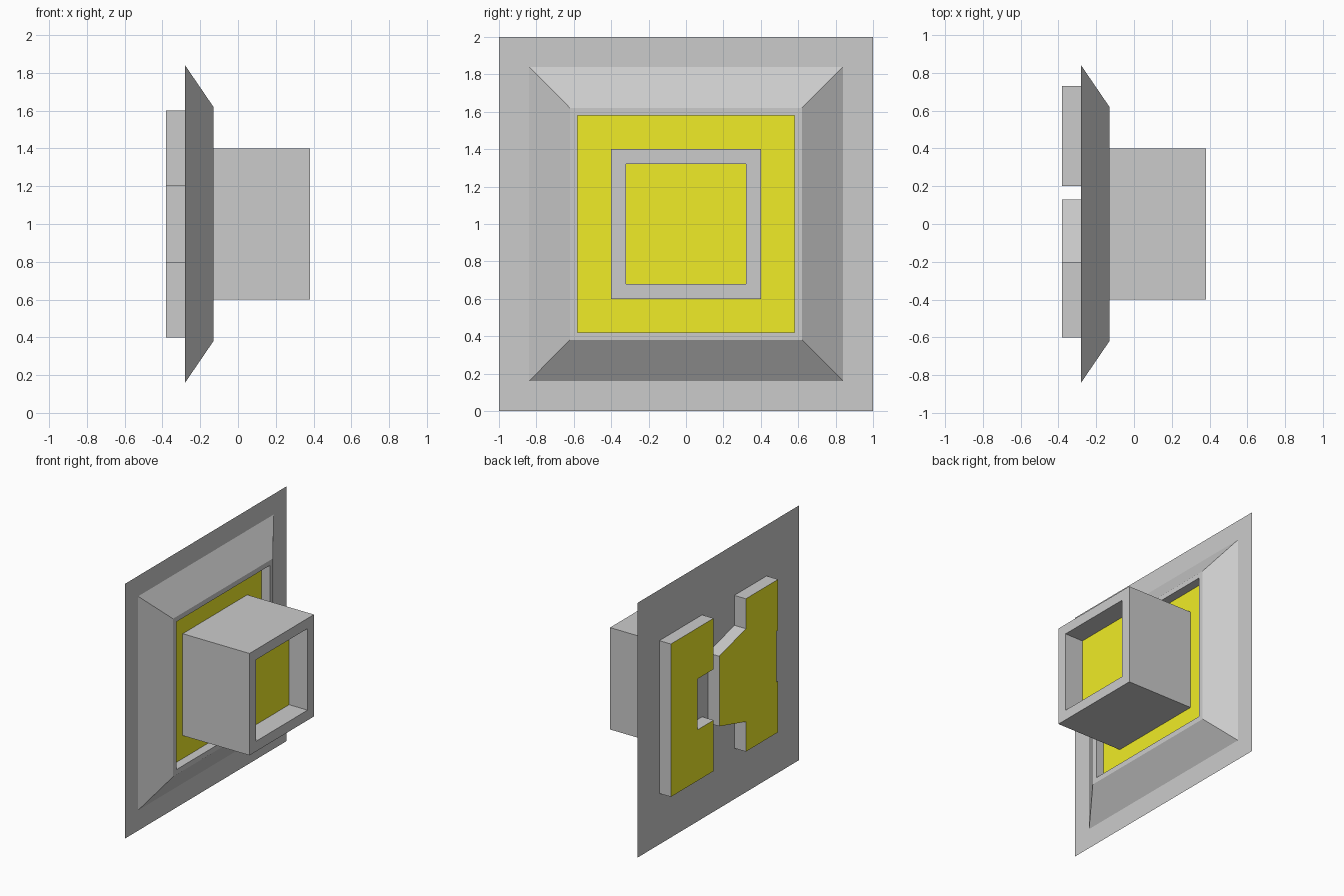
import bpy
import bmesh

if "Cube" in bpy.data.objects:
    bpy.data.objects.remove(bpy.data.objects["Cube"])

yellow = bpy.data.materials.new("yellow")
yellow.diffuse_color = (0.87, 0.84, 0.02, 1)
yellow.use_nodes = True
yellow.node_tree.nodes["Principled BSDF"].inputs["Base Color"].default_value = yellow.diffuse_color
grey = bpy.data.materials.new("grey")
grey.diffuse_color = (0.8, 0.8, 0.8, 1)
grey.use_nodes = True
grey.node_tree.nodes["Principled BSDF"].inputs["Base Color"].default_value = grey.diffuse_color
MID = 1.0  # height of the centre


def finish(bm, name):
    me = bpy.data.meshes.new(name)
    bm.to_mesh(me)
    bm.free()
    me.materials.append(grey)
    me.materials.append(yellow)
    ob = bpy.data.objects.new(name, me)
    bpy.context.collection.objects.link(ob)
    return ob


def bridge(bm, a, b):
    n = len(a)
    for i in range(n):
        j = (i + 1) % n
        bm.faces.new((a[i], a[j], b[j], b[i]))


def square_steps(name, steps):
    """Square rings (x, half size) joined in order, last ring gets a yellow panel."""
    bm = bmesh.new()
    corners = ((-1, -1), (1, -1), (1, 1), (-1, 1))
    rings = [[bm.verts.new((x, h * y, MID + h * z)) for y, z in corners]
             for x, h in steps]
    for a, b in zip(rings, rings[1:]):
        bridge(bm, a, b)
    bm.faces.new(rings[-1]).material_index = 1
    return finish(bm, name)


def back_block(name, outline):
    """Block on the back of the plate; outline in (y, height from centre)."""
    bm = bmesh.new()
    back = [bm.verts.new((-0.38, y, MID + z)) for y, z in outline]
    front = [bm.verts.new((-0.28, y, MID + z)) for y, z in outline]
    bridge(bm, back, front)
    bm.faces.new(back[::-1]).material_index = 1
    return finish(bm, name)


def mirrored(half):
    """Complete an upper half outline with its reflection below the centre."""
    return half + [(y, -z) for y, z in reversed(half)]


# flat square plate
bm = bmesh.new()
bm.faces.new([bm.verts.new((-0.28, y, z))
              for y, z in ((-1, 0), (1, 0), (1, 2), (-1, 2))])
finish(bm, "wall_plate")

# sloped frame with recessed panel
square_steps("sloped_frame",
             [(-0.28, 0.84), (-0.13, 0.62), (-0.13, 0.58), (-0.20, 0.58)])

# projecting square tube with recessed panel
square_steps("square_tube",
             [(-0.20, 0.40), (0.38, 0.40), (0.38, 0.32), (0.22, 0.32)])

# notched receiver block and toothed block on the back
back_block("notched_block", mirrored(
    [(0.73, 0.6), (0.2, 0.6), (0.2, 0.2), (0.4, 0.2)]))
back_block("toothed_block", mirrored(
    [(0.13, 0.275), (-0.2, 0.365), (-0.2, 0.6), (-0.6, 0.6),
     (-0.6, 0.2), (-0.58, 0.2)]))
